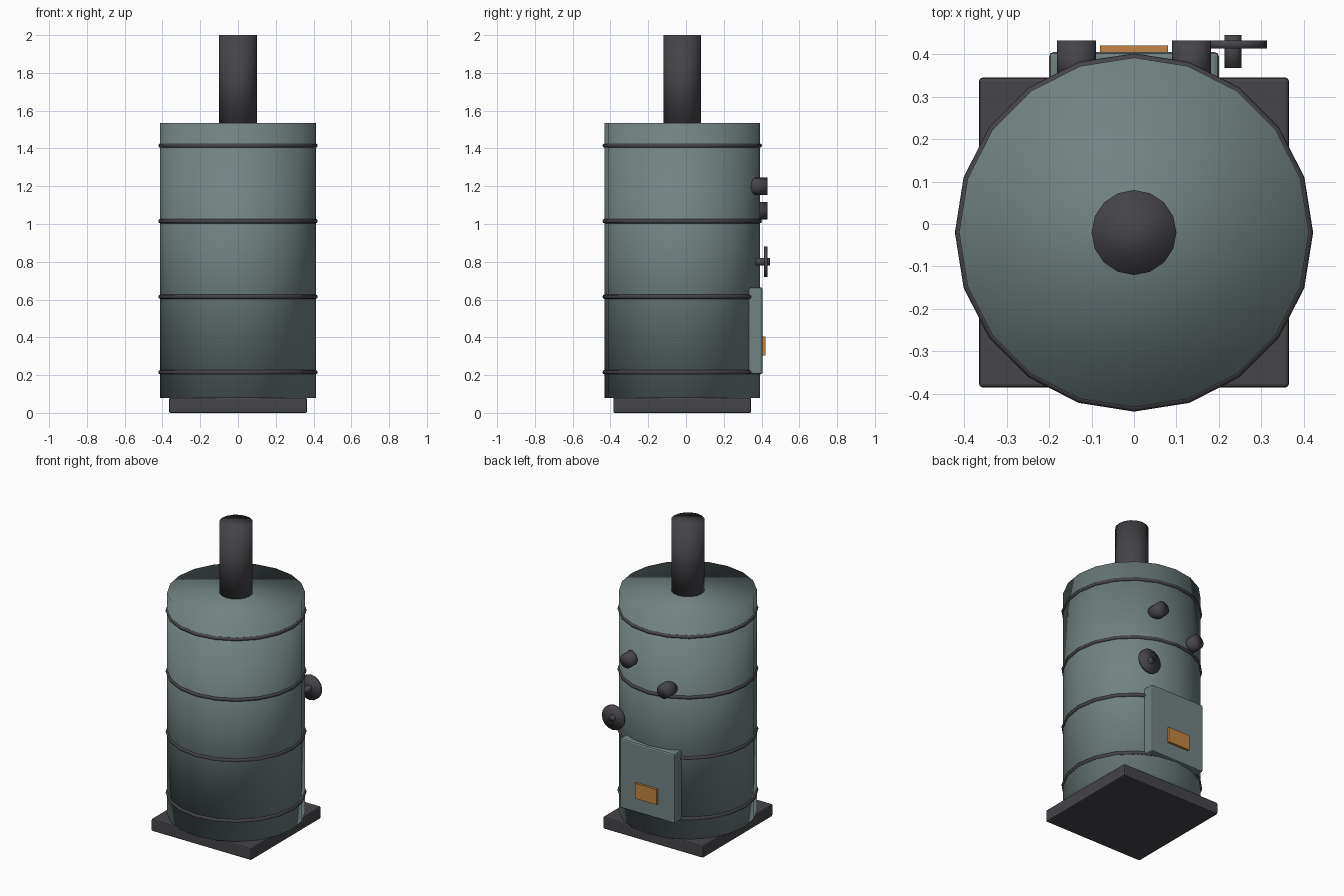
import bpy
import math

cube = bpy.data.objects.get("Cube")
if cube:
    bpy.data.objects.remove(cube, do_unlink=True)


def make_material(name, rgb):
    mat = bpy.data.materials.new(name)
    mat.use_nodes = True
    colour = (*rgb, 1.0)
    mat.diffuse_color = colour
    mat.node_tree.nodes["Principled BSDF"].inputs["Base Color"].default_value = colour
    return mat


TEAL = make_material("grey_teal_paint", (0.17, 0.225, 0.225))
IRON = make_material("dark_iron", (0.06, 0.057, 0.065))
COPPER = make_material("orange_copper", (0.55, 0.23, 0.055))
AXIS_Y = -0.02  # the drum axis sits slightly forward


def finish(name, mat, smooth):
    obj = bpy.context.object
    obj.name = name
    obj.data.materials.append(mat)
    if smooth:
        bpy.ops.object.shade_smooth()
    return obj


def upright_cylinder(name, mat, radius, z0, z1, sides):
    bpy.ops.mesh.primitive_cylinder_add(
        vertices=sides, radius=radius, depth=z1 - z0,
        location=(0, AXIS_Y, (z0 + z1) / 2))
    return finish(name, mat, True)


def back_cylinder(name, mat, radius, x, z, y0, y1, sides=16):
    bpy.ops.mesh.primitive_cylinder_add(
        vertices=sides, radius=radius, depth=y1 - y0,
        location=(x, (y0 + y1) / 2, z), rotation=(math.pi / 2, 0, 0))
    return finish(name, mat, True)


def box(name, mat, size, location, bevel=0.0):
    bpy.ops.mesh.primitive_cube_add(size=1, location=location)
    obj = finish(name, mat, False)
    obj.scale = size
    bpy.ops.object.transform_apply(location=False, rotation=False, scale=True)
    if bevel:
        mod = obj.modifiers.new("edge_bevel", "BEVEL")
        mod.width = bevel
        mod.segments = 2
    return obj


# Base plate, drum and chimney
box("base_plate", IRON, (0.73, 0.73, 0.08), (0, AXIS_Y, 0.04), 0.008)
upright_cylinder("boiler_drum", TEAL, 0.412, 0.08, 1.535, 20)
upright_cylinder("chimney", IRON, 0.1, 1.5, 2.0, 16)

# Iron hoops around the drum
for i in range(4):
    bpy.ops.mesh.primitive_torus_add(
        major_radius=0.41, minor_radius=0.012, major_segments=20, minor_segments=8,
        location=(0, AXIS_Y, 0.215 + 0.4 * i))
    finish("hoop_%d" % (i + 1), IRON, True)

# Firebox door and its copper plate
box("firebox_door", TEAL, (0.4, 0.08, 0.46), (0, 0.365, 0.435), 0.01)
box("door_plate", COPPER, (0.16, 0.02, 0.1), (0, 0.41, 0.355))

# Gauges
back_cylinder("upper_gauge", IRON, 0.046, 0.135, 1.2, 0.33, 0.432)
back_cylinder("lower_gauge", IRON, 0.046, -0.135, 1.07, 0.33, 0.432)

# Valve handwheel
back_cylinder("valve_stem", IRON, 0.02, 0.233, 0.8, 0.367, 0.445)
back_cylinder("valve_wheel", IRON, 0.08, 0.233, 0.8, 0.413, 0.432)
